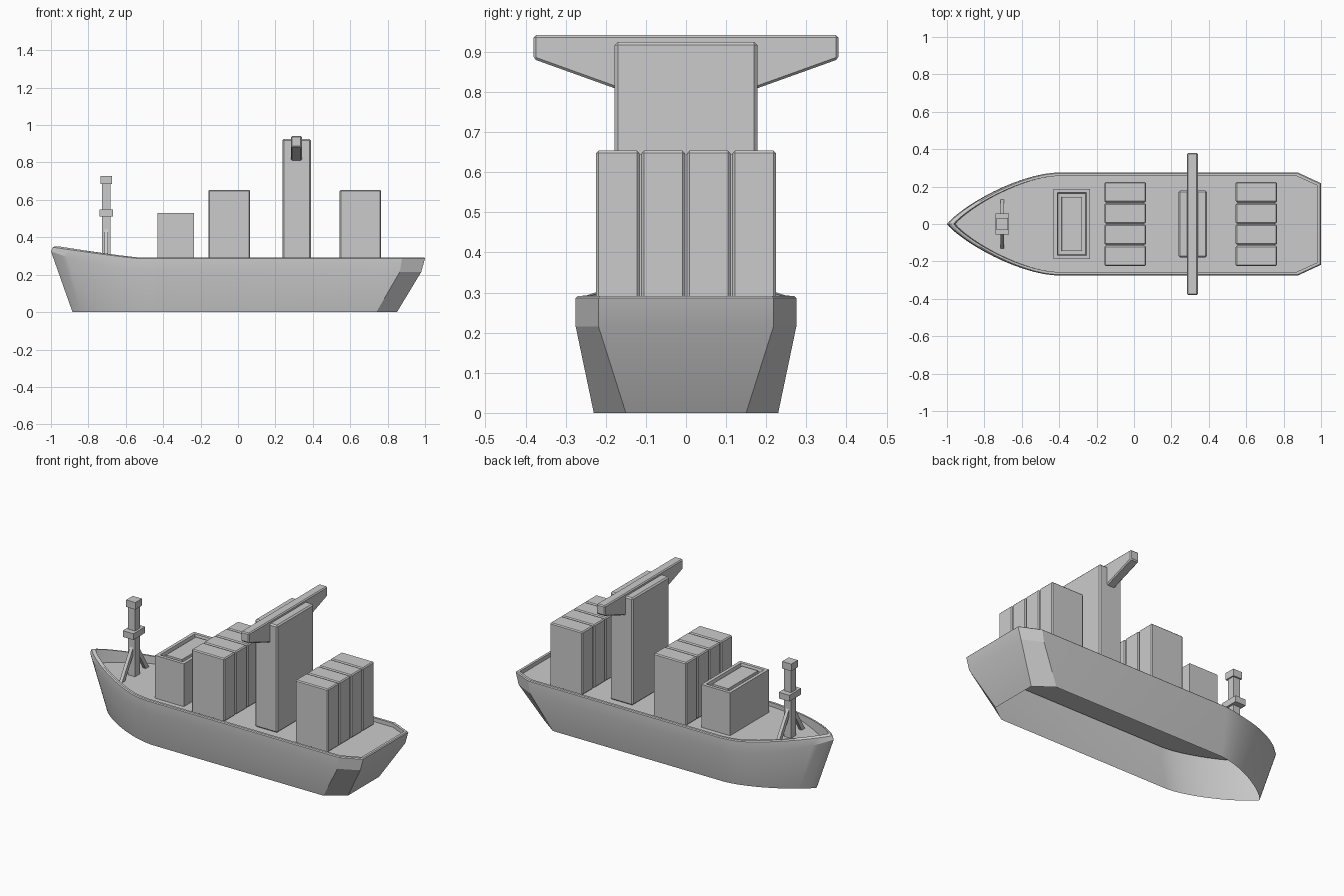
import bpy, bmesh
from math import radians

if "Cube" in bpy.data.objects:
    bpy.data.objects.remove(bpy.data.objects["Cube"])

DECK = 0.268


def make(name, bm, bevel=0.0):
    bmesh.ops.recalc_face_normals(bm, faces=bm.faces)
    me = bpy.data.meshes.new(name)
    bm.to_mesh(me)
    bm.free()
    ob = bpy.data.objects.new(name, me)
    bpy.context.collection.objects.link(ob)
    if bevel:
        m = ob.modifiers.new("bevel", 'BEVEL')
        m.width = bevel
        m.segments = 1
        m.limit_method = 'ANGLE'
    return ob


def box_mesh(x0, x1, y0, y1, z0, z1):
    bm = bmesh.new()
    bmesh.ops.create_cube(bm, size=1)
    for v in bm.verts:
        v.co = ((x0 + x1) / 2 + v.co.x * (x1 - x0),
                (y0 + y1) / 2 + v.co.y * (y1 - y0),
                (z0 + z1) / 2 + v.co.z * (z1 - z0))
    return bm


def box(name, x0, x1, y0, y1, z0, z1, bevel=0.0):
    return make(name, box_mesh(x0, x1, y0, y1, z0, z1), bevel)


def prism(name, pts, x0, x1, bevel=0.0):
    """Extrude a (y, z) profile along x."""
    bm = bmesh.new()
    f = bm.faces.new([bm.verts.new((x0, y, z)) for y, z in pts])
    r = bmesh.ops.extrude_face_region(bm, geom=[f])
    for v in r["geom"]:
        if isinstance(v, bmesh.types.BMVert):
            v.co.x = x1
    return make(name, bm, bevel)


# Hull outline: stern corner, chamfer, straight side, rounded bow
def outline(stern, stern_y, corner, side_y, bow, zfun, n=14):
    half = [(stern, stern_y, zfun(0)), (corner, side_y, zfun(0))]
    for i in range(n + 1):
        t = 1 - (1 - i / n) ** 1.5
        y = side_y * max(0, 1 - t ** 1.55) ** 0.85
        half.append((-0.42 + (bow + 0.42) * t, y, zfun(t)))
    return half + [(x, -y, z) for x, y, z in reversed(half[:-1])]


def rim_z(t):
    return 0.292 + 0.06 * max(0, (t - 0.2) / 0.8) ** 1.15


def knuckle_z(t):
    return 0.215 + 0.11 * t * t


loops = [
    outline(0.85, 0.15, 0.74, 0.23, -0.885, lambda t: 0.0),
    outline(0.98, 0.218, 0.865, 0.275, -1.0, knuckle_z),
    outline(1.0, 0.218, 0.877, 0.275, -0.99, lambda t: rim_z(t) - 0.005),
    outline(0.995, 0.214, 0.875, 0.27, -0.975, rim_z),
    outline(0.98, 0.206, 0.87, 0.256, -0.963, rim_z),
    outline(0.98, 0.206, 0.87, 0.256, -0.955, lambda t: DECK),
]
bm = bmesh.new()
rows = [[bm.verts.new(p) for p in lp] for lp in loops]
for a, b in zip(rows, rows[1:]):
    for i in range(len(a)):
        j = (i + 1) % len(a)
        bm.faces.new((a[i], a[j], b[j], b[i]))
bm.faces.new(rows[-1])          # deck; the underside stays open
hull = make("hull", bm)
bpy.context.view_layer.objects.active = hull
hull.select_set(True)
bpy.ops.object.shade_smooth_by_angle(angle=radians(20))

# Hatch house with recessed roof and raised panel
bm = box_mesh(-0.43, -0.235, -0.188, 0.188, DECK, 0.53)
bm.faces.ensure_lookup_table()
top = max(bm.faces, key=lambda f: f.calc_center_median().z)
for inset, dz in ((0.028, 0), (0.006, -0.018), (0.026, 0), (0.002, 0.015)):
    bmesh.ops.inset_region(bm, faces=[top], thickness=inset)
    for v in top.verts:
        v.co.z += dz
make("hatch_house", bm)

# Container stacks: four across with a recessed core showing in the gaps
for label, x0, x1 in (("fore", -0.158, 0.064), ("aft", 0.544, 0.765)):
    for i in range(4):
        c = (i - 1.5) * 0.1135
        box(f"{label}_container_{i + 1}", x0, x1, c - 0.054, c + 0.054,
            DECK, 0.654, 0.006)
    box(f"{label}_stack_core", x0 + 0.01, x1 - 0.01, -0.2, 0.2, DECK, 0.644)

# Bridge tower and wing beam
box("bridge_tower", 0.237, 0.39, -0.178, 0.178, DECK, 0.925, 0.008)
prism("bridge_wing", [(-0.38, 0.942), (-0.38, 0.882), (-0.16, 0.803),
                      (0.16, 0.803), (0.38, 0.882), (0.38, 0.942)],
      0.284, 0.341, 0.006)

# Foremast with platform, cap and two struts
MX = -0.704
box("mast_column", MX - 0.023, MX + 0.023, -0.023, 0.023, DECK, 0.70)
box("mast_platform", MX - 0.036, MX + 0.036, -0.057, 0.057, 0.51, 0.548)
box("mast_cap", MX - 0.031, MX + 0.031, -0.032, 0.032, 0.685, 0.728)
for s, side in ((1, "left"), (-1, "right")):
    prism(f"mast_strut_{side}",
          [(s * 0.13, DECK), (s * 0.1, DECK), (s * 0.015, 0.41),
           (s * 0.015, 0.455)], MX - 0.01, MX + 0.01)
